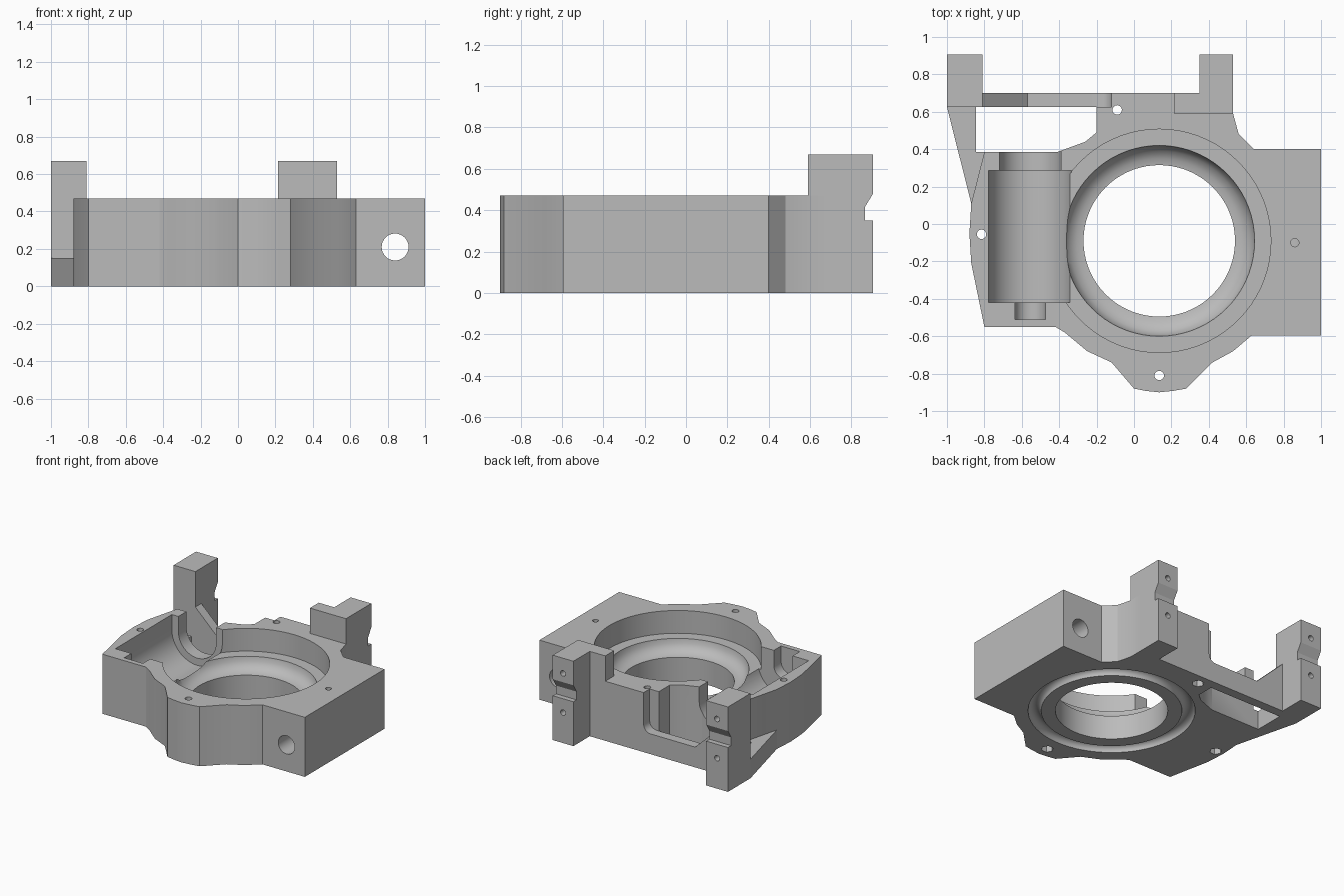
import bpy
import bmesh
from math import sin, cos, pi, radians

cube = bpy.data.objects.get("Cube")
if cube:
    bpy.data.objects.remove(cube, do_unlink=True)

grey = bpy.data.materials.new("machined_grey")
grey.use_nodes = True
grey.diffuse_color = (0.5, 0.5, 0.5, 1)
grey.node_tree.nodes["Principled BSDF"].inputs["Base Color"].default_value = (0.5, 0.5, 0.5, 1)


def finish(name, bm):
    bmesh.ops.recalc_face_normals(bm, faces=bm.faces)
    mesh = bpy.data.meshes.new(name)
    bm.to_mesh(mesh)
    bm.free()
    mesh.materials.append(grey)
    obj = bpy.data.objects.new(name, mesh)
    bpy.context.collection.objects.link(obj)
    return obj


def prism(name, points, lo, hi, axis="z"):
    """Extrude a flat profile along one axis."""
    place = {"x": lambda a, b, h: (h, a, b),
             "y": lambda a, b, h: (a, h, b),
             "z": lambda a, b, h: (a, b, h)}[axis]
    bm = bmesh.new()
    low = [bm.verts.new(place(a, b, lo)) for a, b in points]
    high = [bm.verts.new(place(a, b, hi)) for a, b in points]
    bm.faces.new(low)
    bm.faces.new(high)
    n = len(points)
    for i in range(n):
        j = (i + 1) % n
        bm.faces.new((low[i], low[j], high[j], high[i]))
    return finish(name, bm)


def arc(cx, cy, r, start, end, steps):
    angles = [radians(start + (end - start) * i / steps) for i in range(steps + 1)]
    return [(cx + r * cos(t), cy + r * sin(t)) for t in angles]


def rod(cx, cy, r, lo, hi, axis="z", sides=24):
    return prism("hole_cutter", arc(cx, cy, r, 0, 360, sides)[:-1], lo, hi, axis)


def lathe(name, profile, cx, cy, steps=72):
    """Turn a closed (radius, z) profile around a vertical axis."""
    bm = bmesh.new()
    rings = [[bm.verts.new((cx + r * cos(2 * pi * k / steps), cy + r * sin(2 * pi * k / steps), z))
              for r, z in profile] for k in range(steps)]
    n = len(profile)
    for k in range(steps):
        a, b = rings[k], rings[(k + 1) % steps]
        for i in range(n):
            j = (i + 1) % n
            if profile[i][0] > 0 or profile[j][0] > 0:
                bm.faces.new((a[i], a[j], b[j], b[i]))
    bmesh.ops.remove_doubles(bm, verts=bm.verts, dist=0.0001)
    return finish(name, bm)


def cut(target, cutter):
    cutter.hide_render = True
    mod = target.modifiers.new("cut", "BOOLEAN")
    mod.operation = "DIFFERENCE"
    mod.solver = "EXACT"
    mod.object = cutter
    bpy.context.view_layer.objects.active = target
    bpy.ops.object.modifier_apply(modifier=mod.name)
    bpy.data.objects.remove(cutter, do_unlink=True)


TOP = 0.47
CX, CY = 0.135, -0.09

# Main body plate
outline = [(-0.80, -0.55), (-0.42, -0.55), (-0.37, -0.58), (-0.25, -0.68), (-0.12, -0.74),
           (0, -0.88), (0.06, -0.892), (0.135, -0.9), (0.21, -0.892), (0.28, -0.88),
           (0.42, -0.74), (0.53, -0.68), (0.63, -0.595), (1, -0.595), (1, 0.40),
           (0.64, 0.40), (0.56, 0.48), (0.53, 0.59), (0.53, 0.70), (-0.12, 0.70),
           (-0.12, 0.625), (-0.20, 0.625), (-0.20, 0.49), (-0.26, 0.44), (-0.41, 0.385),
           (-0.80, 0.385), (-0.87, 0.11), (-0.88, -0.05), (-0.87, -0.21)]
body = prism("body", outline, 0, TOP)

# Stepped central bore with a rounded seat
bore = [(0, -0.1), (0.405, -0.1), (0.405, 0.19), (0.44, 0.195), (0.48, 0.22),
        (0.503, 0.255), (0.51, 0.29), (0.597, 0.29), (0.597, 0.6), (0, 0.6)]
cut(body, lathe("bore_cutter", bore, CX, CY))

# Rounded ring groove underneath
cut(body, lathe("groove_cutter", arc(0.555, 0, 0.047, 0, 360, 20)[:-1], CX, CY))

# Stepped round-bottomed trough beside the bore
AX, AZ = -0.555, 0.35
for radius, y0, y1 in ((0.222, -0.42, 0.285), (0.165, 0.2, 0.5), (0.082, -0.51, -0.3)):
    shape = arc(AX, AZ, radius, 180, 360, 24) + [(AX + radius, 0.6), (AX - radius, 0.6)]
    cut(body, prism("trough_cutter", shape, y0, y1, "y"))

# Cross hole through the thick side, with its set-screw hole from above
cut(body, rod(0.84, 0.21, 0.072, -0.8, 0.6, "y", 32))
cut(body, rod(0.86, -0.10, 0.022, 0.21, 0.6))

# Vertical screw holes with hexagonal pockets below
for x, y in ((CX, -0.81), (-0.09, 0.61), (-0.815, -0.055)):
    cut(body, rod(x, y, 0.025, -0.1, 0.6))
    cut(body, rod(x, y, 0.045, -0.1, 0.12, sides=6))

# Low rear wall with a filleted drop and a ramp up to the post
ramp = [(-0.82, 0), (-0.12, 0), (-0.12, TOP)] + arc(-0.18, 0.22, 0.06, 0, -90, 6)
rear_wall = prism("rear_wall", ramp + [(-0.57, 0.16), (-0.82, 0.40)], 0.625, 0.70, "y")

# Low gusset joining the body side to the post
gusset = prism("side_gusset", [(-1, 0.625), (-0.87, 0.11), (-0.80, 0.385), (-0.845, 0.385),
                               (-0.845, 0.625)], 0, 0.15)

# Mounting posts with a notched rear face
notched = [(0.905, 0.67), (0.905, 0.48), (0.865, 0.415), (0.865, 0.35), (0.905, 0.35), (0.905, 0)]
right_post = prism("right_post", [(0.625, 0), (0.625, 0.67)] + notched, -1, -0.81, "x")
left_post = prism("left_post", [(0.70, 0), (0.70, TOP), (0.59, TOP), (0.59, 0.67)] + notched,
                  0.35, 0.53, "x")
post_foot = prism("post_foot", [(0.59, TOP), (0.70, TOP), (0.70, 0.67), (0.59, 0.67)],
                  0.215, 0.35, "x")
for post, x in ((right_post, -0.905), (left_post, 0.44)):
    for z in (0.24, 0.55):
        cut(post, rod(x, z, 0.022, 0.8, 1, "y", 16))

# Smooth the round surfaces, keep machined edges crisp
for obj in (body, rear_wall, gusset, right_post, left_post, post_foot):
    bpy.ops.object.select_all(action="DESELECT")
    obj.select_set(True)
    bpy.context.view_layer.objects.active = obj
    bpy.ops.object.shade_smooth_by_angle(angle=radians(25))
